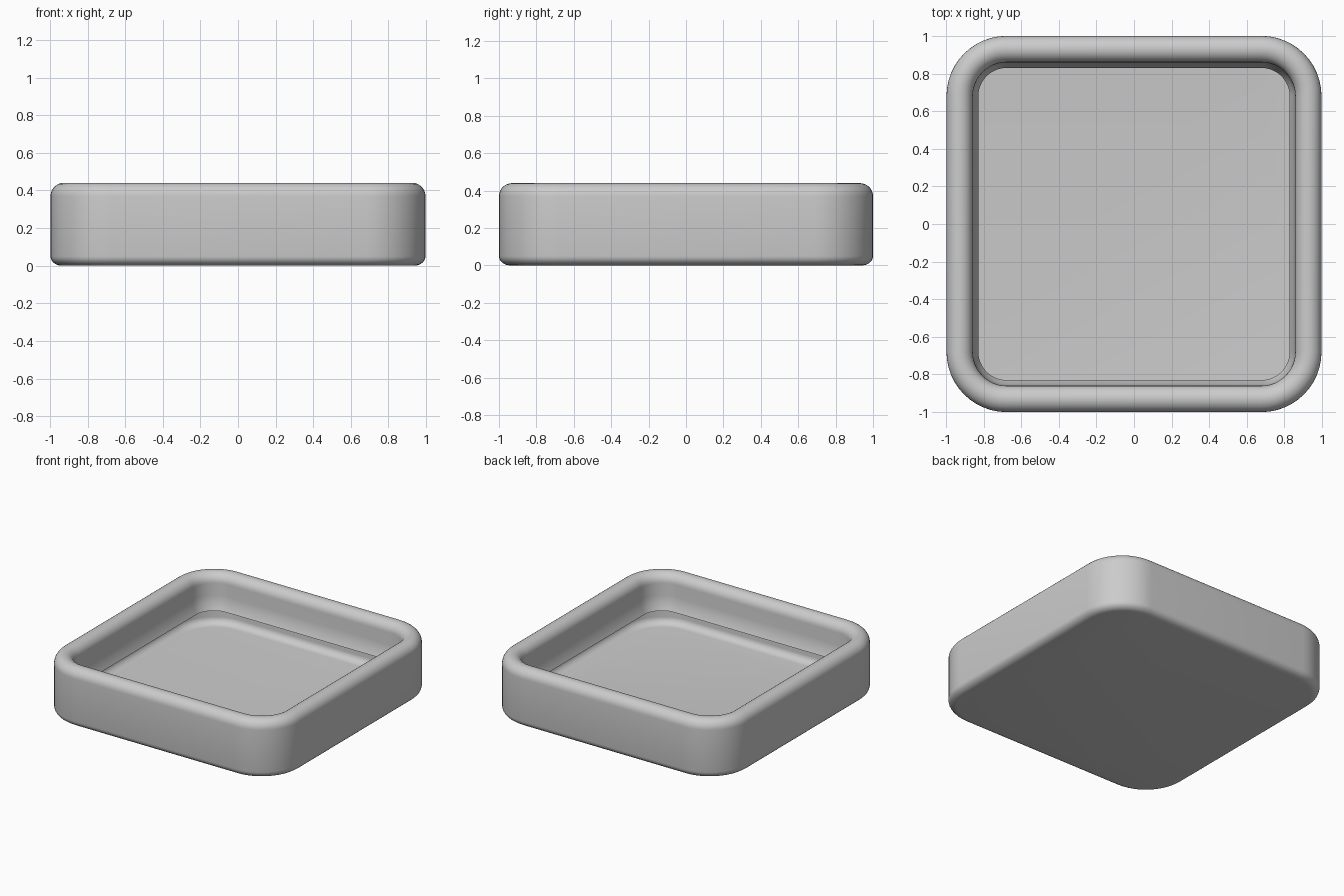
import bpy, bmesh
from math import sin, cos, pi

if "Cube" in bpy.data.objects:
    bpy.data.objects.remove(bpy.data.objects["Cube"])

CORNER = 0.32   # outer corner radius of the rounded square
STEPS = 12      # segments per corner


def arc(cx, cz, rx, rz, a0, a1, n=6):
    """Elliptical arc in the (half-width, z) profile plane, degrees."""
    return [(cx + rx * cos((a0 + (a1 - a0) * i / n) * pi / 180),
             cz + rz * sin((a0 + (a1 - a0) * i / n) * pi / 180)) for i in range(n + 1)]


def ring(bm, half, z):
    """Rounded square loop, inset parallel to the outer outline."""
    r = CORNER - (1 - half)
    c = half - r
    verts = []
    for q, (sx, sy) in enumerate(((1, 1), (-1, 1), (-1, -1), (1, -1))):
        for i in range(STEPS + 1):
            a = (q + i / STEPS) * pi / 2
            verts.append(bm.verts.new(((sx * c + r * cos(a)) * 0.997,
                                       sy * c + r * sin(a), z)))
    return verts


# Thin pressed sheet: base fillet, outer wall, rolled rim,
# and an inner skirt that ends in a free edge above the floor
profile = arc(0.94, 0.05, 0.06, 0.05, -90, 0)
profile += arc(0.93, 0.37, 0.07, 0.07, 0, 180, 14)
profile += [(0.858, 0.28), (0.85, 0.22), (0.83, 0.175)]

bm = bmesh.new()
rings = [ring(bm, h, z) for h, z in profile]
for a, b in zip(rings, rings[1:]):
    n = len(a)
    for i in range(n):
        j = (i + 1) % n
        bm.faces.new((a[i], a[j], b[j], b[i]))
bm.faces.new(rings[0][::-1])   # base, seen from both sides

mesh = bpy.data.meshes.new("square_tray")
bm.to_mesh(mesh)
bm.free()
tray = bpy.data.objects.new("square_tray", mesh)
bpy.context.collection.objects.link(tray)
bpy.context.view_layer.objects.active = tray
tray.select_set(True)
bpy.ops.object.shade_smooth_by_angle(angle=0.6)
